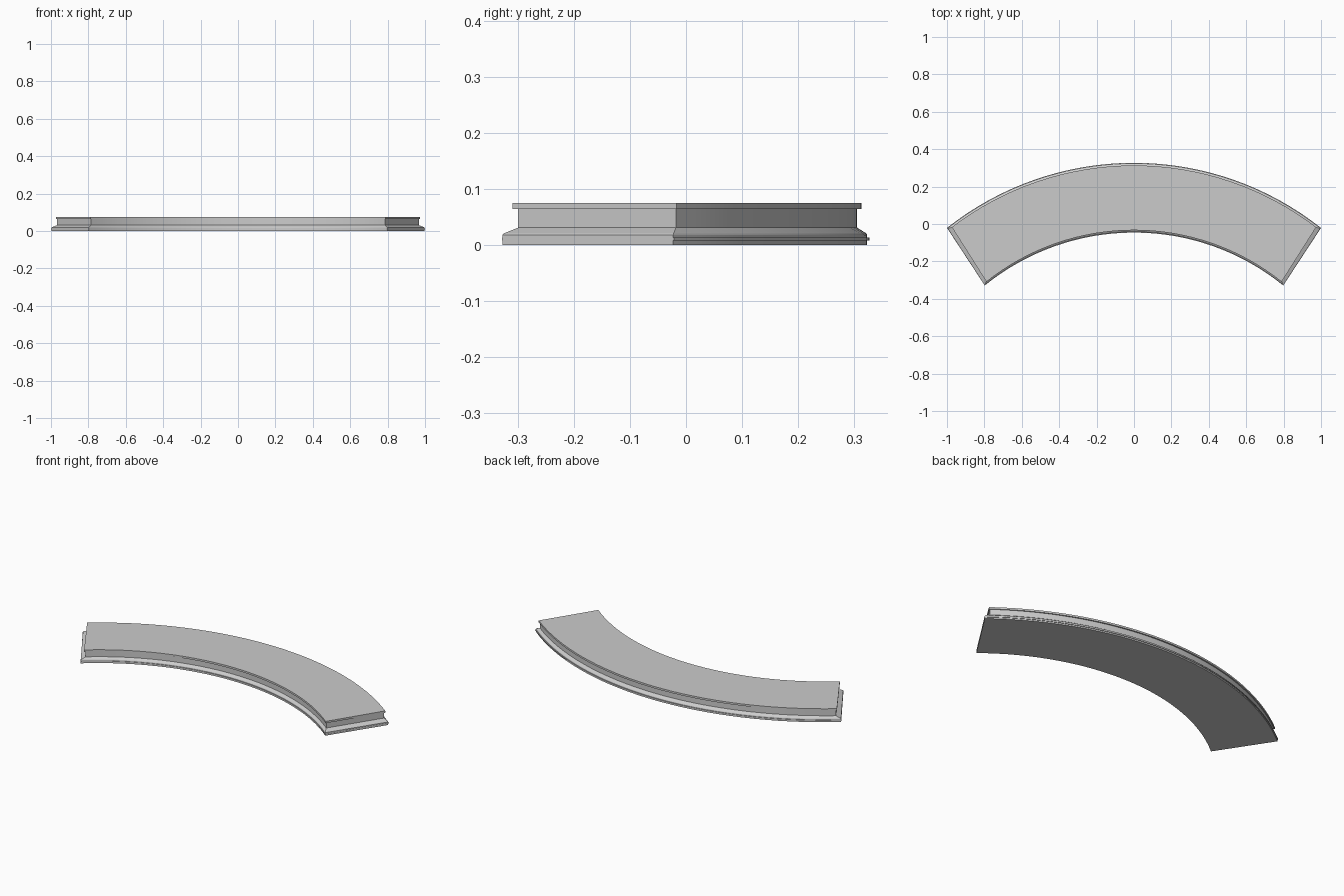
import bpy, bmesh, math

if "Cube" in bpy.data.objects:
    bpy.data.objects.remove(bpy.data.objects["Cube"])

SEGMENTS = 32


def arc(half_x, end_y, mid_y):
    """Points from left to right on the circle through both ends and the middle."""
    rise = mid_y - end_y
    r = (half_x ** 2 + rise ** 2) / (2 * rise)
    a = math.asin(half_x / r)
    angles = [-a + 2 * a * i / SEGMENTS for i in range(SEGMENTS + 1)]
    return [(r * math.sin(t), mid_y - r + r * math.cos(t)) for t in angles]


def outline(outer, inner):
    return arc(*inner) + arc(*outer)[::-1]


def stack(name, levels):
    """Loft a closed solid through (z, outline) levels."""
    bm = bmesh.new()
    rings = [[bm.verts.new((x, y, z)) for x, y in shape] for z, shape in levels]
    n = len(rings[0])
    for low, high in zip(rings, rings[1:]):
        for i in range(n):
            j = (i + 1) % n
            bm.faces.new((low[i], low[j], high[j], high[i]))
    # Caps made of quads between the inner and outer arcs
    for ring in (rings[0], rings[-1]):
        for i in range(SEGMENTS):
            bm.faces.new((ring[i], ring[i + 1], ring[n - 2 - i], ring[n - 1 - i]))
    bmesh.ops.recalc_face_normals(bm, faces=bm.faces)
    mesh = bpy.data.meshes.new(name)
    bm.to_mesh(mesh)
    bm.free()
    obj = bpy.data.objects.new(name, mesh)
    bpy.context.collection.objects.link(obj)
    bpy.ops.object.select_all(action='DESELECT')
    obj.select_set(True)
    bpy.context.view_layer.objects.active = obj
    bpy.ops.object.shade_smooth_by_angle(angle=math.radians(20))


# Outlines: (half width, corner y, middle y) for outer and inner arcs
base = outline((0.997, -0.023, 0.323), (0.799, -0.327, -0.042))
ridge = outline((1.0, -0.021, 0.327), (0.797, -0.328, -0.046))
base_top = outline((0.994, -0.022, 0.321), (0.797, -0.324, -0.040))
neck = outline((0.967, -0.018, 0.305), (0.786, -0.299, -0.026))
slab = outline((0.974, -0.017, 0.313), (0.789, -0.309, -0.033))

# Plinth with a thin bead along its long sides, sloping up into the recessed neck
stack("moulded_base", [(0.0, base), (0.008, base), (0.008, ridge), (0.013, ridge),
                       (0.013, base), (0.018, base), (0.021, base_top),
                       (0.031, neck), (0.064, neck), (0.064, slab), (0.075, slab)])
